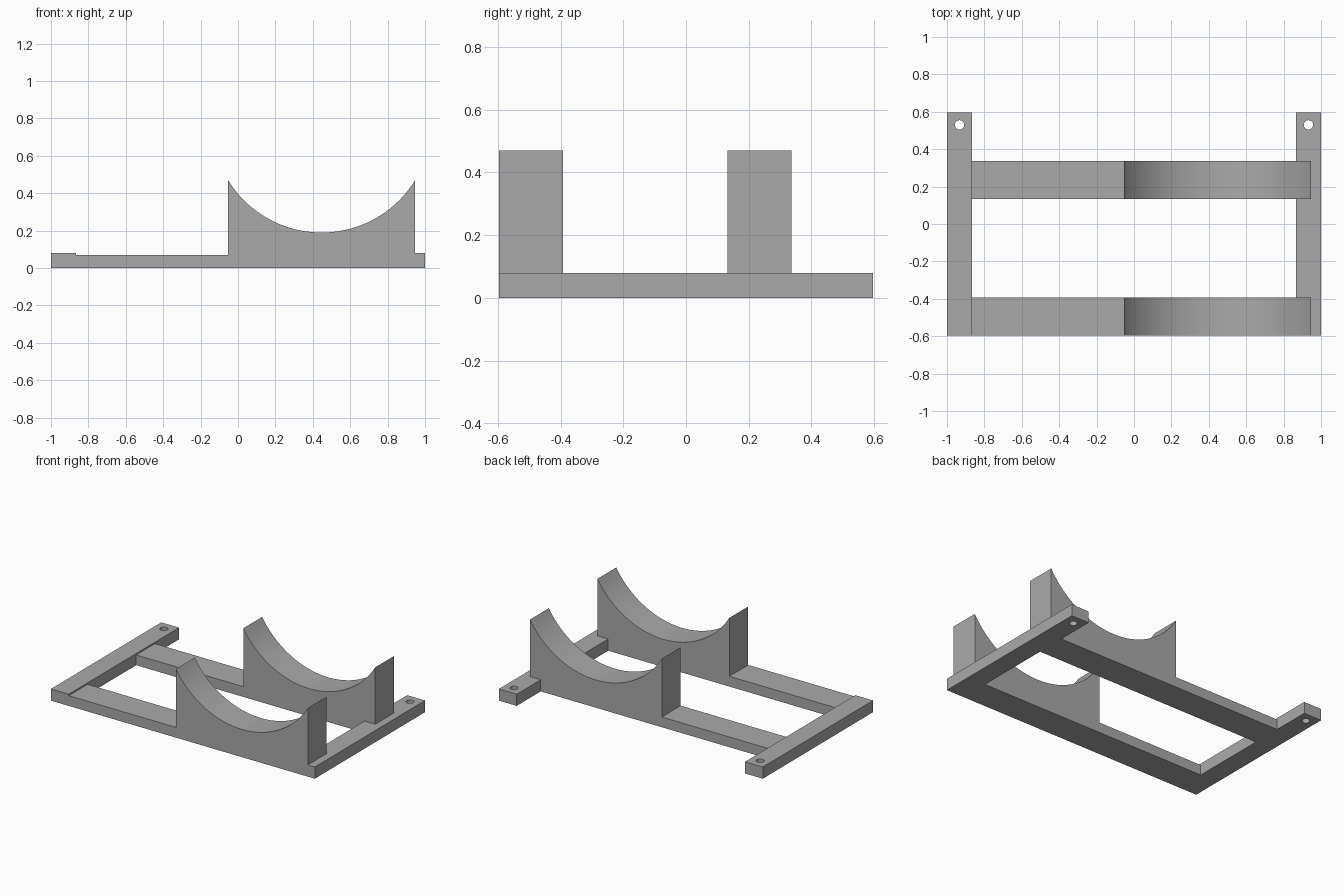
import bpy
import bmesh
import math
from mathutils import Matrix, Vector

if "Cube" in bpy.data.objects:
    bpy.data.objects.remove(bpy.data.objects["Cube"], do_unlink=True)

grey = bpy.data.materials.new("mid_grey")
grey.use_nodes = True
colour = (0.4, 0.4, 0.4, 1)
grey.diffuse_color = colour
grey.node_tree.nodes["Principled BSDF"].inputs["Base Color"].default_value = colour

HALF_Y = 0.597      # half length of the side beams
BEAM_IN = 0.865     # inner edge of the side beams
BEAM_TOP = 0.08
RAIL_TOP = 0.07


def finish(name, bm):
    bmesh.ops.recalc_face_normals(bm, faces=bm.faces)
    mesh = bpy.data.meshes.new(name)
    bm.to_mesh(mesh)
    bm.free()
    mesh.materials.append(grey)
    obj = bpy.data.objects.new(name, mesh)
    bpy.context.collection.objects.link(obj)
    return obj


def activate(obj):
    bpy.ops.object.select_all(action="DESELECT")
    obj.select_set(True)
    bpy.context.view_layer.objects.active = obj


# Side beams with a screw hole near the back end
def side_beam(name, side):
    width = 1 - BEAM_IN
    x = side * (1 + BEAM_IN) / 2
    bm = bmesh.new()
    bmesh.ops.create_cube(bm, size=1, matrix=Matrix.Translation((x, 0, BEAM_TOP / 2))
                          @ Matrix.Diagonal((width, 2 * HALF_Y, BEAM_TOP, 1)))
    beam = finish(name, bm)
    bm = bmesh.new()
    bmesh.ops.create_cone(bm, cap_ends=True, segments=32, radius1=0.025, radius2=0.025,
                          depth=0.4, matrix=Matrix.Translation((x, 0.53, BEAM_TOP / 2)))
    cutter = finish("hole_cutter", bm)
    cutter.hide_render = True
    mod = beam.modifiers.new("hole", "BOOLEAN")
    mod.operation = "DIFFERENCE"
    mod.solver = "EXACT"
    mod.object = cutter
    activate(beam)
    bpy.ops.object.modifier_apply(modifier=mod.name)
    bpy.data.objects.remove(cutter, do_unlink=True)
    bpy.ops.object.shade_smooth_by_angle(angle=math.radians(30))


# Cross rail rising into a round cradle, extruded along y
def cradle_rail(name, y0, y1):
    left, right, tip, low = -0.053, 0.947, 0.47, 0.19
    half, sag = (right - left) / 2, tip - low
    radius = (half * half + sag * sag) / (2 * sag)
    mid, sweep, steps = (left + right) / 2, math.asin(half / radius), 48
    profile = [(-BEAM_IN, 0), (-BEAM_IN, RAIL_TOP), (left, RAIL_TOP)]
    for i in range(steps + 1):
        a = sweep * (2 * i / steps - 1)
        profile.append((mid + radius * math.sin(a), low + radius * (1 - math.cos(a))))
    profile += [(right, BEAM_TOP), (BEAM_IN, BEAM_TOP), (BEAM_IN, 0)]
    bm = bmesh.new()
    face = bm.faces.new([bm.verts.new((x, y0, z)) for x, z in profile])
    moved = bmesh.ops.extrude_face_region(bm, geom=[face], use_keep_orig=True)["geom"]
    bmesh.ops.translate(bm, vec=Vector((0, y1 - y0, 0)),
                        verts=[v for v in moved if isinstance(v, bmesh.types.BMVert)])
    activate(finish(name, bm))
    bpy.ops.object.shade_smooth_by_angle(angle=math.radians(30))


side_beam("right_beam", -1)
side_beam("left_beam", 1)
cradle_rail("front_cradle", -HALF_Y, -0.393)
cradle_rail("back_cradle", 0.133, 0.337)
